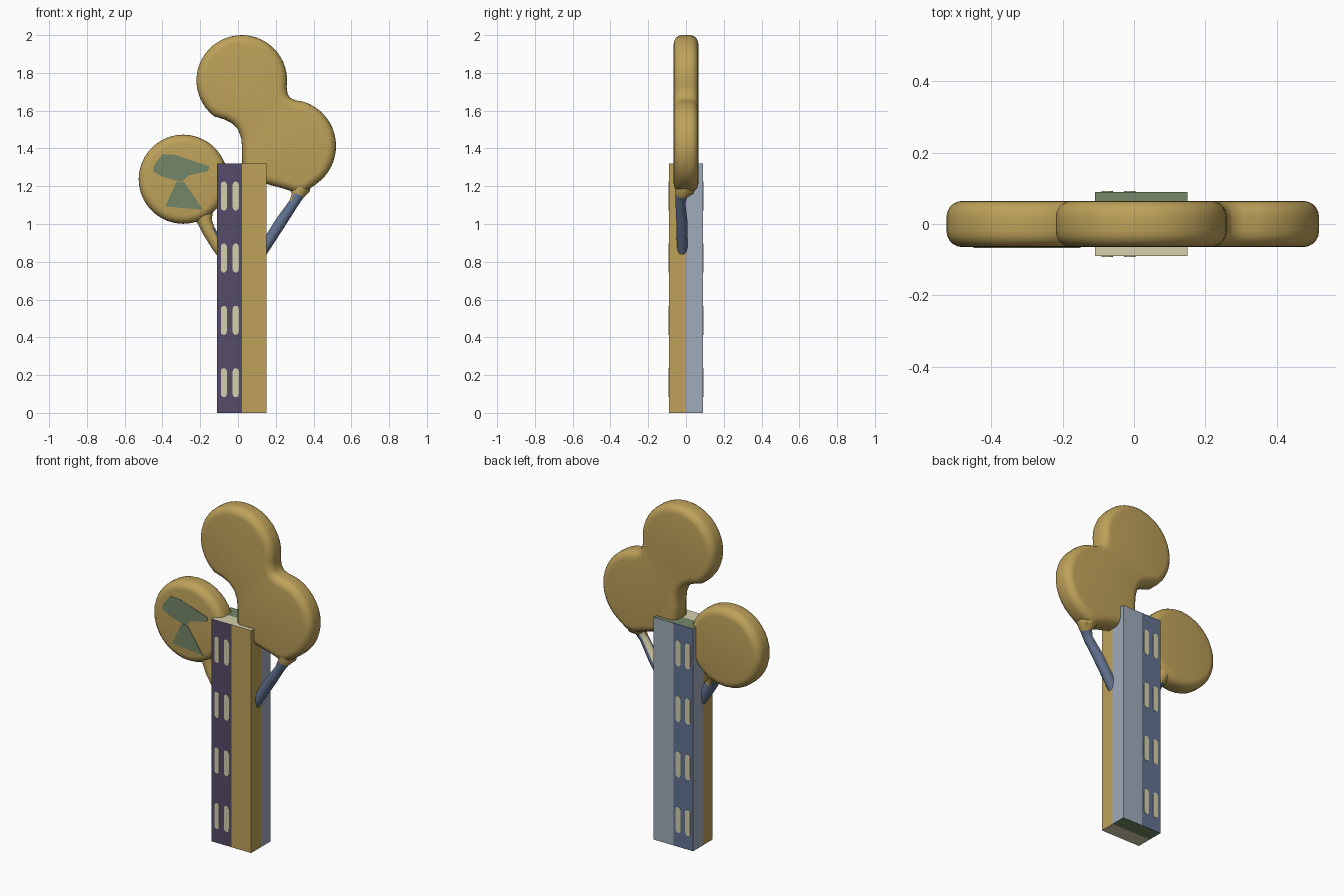
import bpy, bmesh, math
from mathutils import Vector

if "Cube" in bpy.data.objects:
    bpy.data.objects.remove(bpy.data.objects["Cube"])


def material(name, r, g, b):
    m = bpy.data.materials.new(name)
    lin = [(c / 255 / 12.92) if c < 11 else ((c / 255 + 0.055) / 1.055) ** 2.4 for c in (r, g, b)]
    m.diffuse_color = (*lin, 1)
    m.use_nodes = True
    m.node_tree.nodes["Principled BSDF"].inputs["Base Color"].default_value = m.diffuse_color
    return m


GOLD = material("gold", 190, 162, 90)
PURPLE = material("dark purple", 86, 75, 106)
GREY = material("pale blue grey", 160, 172, 188)
SLATE = material("slate blue", 98, 115, 146)
CREAM = material("cream", 212, 208, 172)
GREEN = material("moss green", 116, 135, 104)


def finish(name, bm, mats, rule=None):
    """Turn a bmesh into an object, colouring faces by an optional rule."""
    bmesh.ops.recalc_face_normals(bm, faces=bm.faces)
    bm.normal_update()
    if rule:
        for f in bm.faces:
            f.material_index = mats.index(rule(f.calc_center_median(), f.normal))
    me = bpy.data.meshes.new(name)
    bm.to_mesh(me)
    bm.free()
    ob = bpy.data.objects.new(name, me)
    bpy.context.collection.objects.link(ob)
    for m in mats:
        me.materials.append(m)
    return ob


def smooth(ob, angle=40):
    bpy.ops.object.select_all(action='DESELECT')
    ob.select_set(True)
    bpy.context.view_layer.objects.active = ob
    if ob.modifiers:
        bpy.ops.object.convert(target='MESH')
    bpy.ops.object.shade_smooth_by_angle(angle=math.radians(angle))


def prism(bm, outline, y0, y1):
    """Extrude an x-z outline from y0 to y1."""
    f = bm.faces.new([bm.verts.new((x, y0, z)) for x, z in outline])
    ext = bmesh.ops.extrude_face_region(bm, geom=[f])
    for v in ext["geom"]:
        if isinstance(v, bmesh.types.BMVert):
            v.co.y = y1


def arc(cx, cz, r, a0, a1, n):
    return [(cx + r * math.cos(math.radians(a0 + (a1 - a0) * i / n)),
             cz + r * math.sin(math.radians(a0 + (a1 - a0) * i / n))) for i in range(n + 1)]


def pad(name, outline):
    """Thick flat crown with a soft rounded rim."""
    bm = bmesh.new()
    prism(bm, outline, -0.065, 0.065)
    ob = finish(name, bm, [GOLD])
    mod = ob.modifiers.new("round rim", 'BEVEL')
    mod.width = 0.045
    mod.segments = 5
    mod.limit_method = 'ANGLE'
    mod.angle_limit = math.radians(60)
    mod.use_clamp_overlap = False
    smooth(ob)


def stem(name, path, mats, rule, sides=14):
    """Tapered tube through (x, y, z, radius) points, lying in an x-z plane."""
    bm = bmesh.new()
    rings = []
    for i, (x, y, z, r) in enumerate(path):
        a, b = path[max(i - 1, 0)], path[min(i + 1, len(path) - 1)]
        d = Vector((b[0] - a[0], b[1] - a[1], b[2] - a[2])).normalized()
        u = d.cross(Vector((0, 1, 0))).normalized()
        w = d.cross(u)
        rings.append([bm.verts.new(Vector((x, y, z)) + r * (math.cos(t) * u + math.sin(t) * w))
                      for t in (2 * math.pi * k / sides for k in range(sides))])
    for a, b in zip(rings, rings[1:]):
        for k in range(sides):
            j = (k + 1) % sides
            bm.faces.new((a[k], a[j], b[j], b[k]))
    bm.faces.new(rings[0])
    bm.faces.new(rings[-1])
    smooth(finish(name, bm, mats, rule))


# Tower, split into quarters so each colour meets on a clean edge
X0, X1, XM, YD, H = -0.11, 0.15, 0.02, 0.09, 1.32
bm = bmesh.new()
prism(bm, [(X0, 0), (X1, 0), (X1, H), (X0, H)], -YD, YD)
for co, no in (((XM, 0, 0), (1, 0, 0)), ((0, 0, 0), (0, 1, 0))):
    bmesh.ops.bisect_plane(bm, geom=bm.verts[:] + bm.edges[:] + bm.faces[:],
                           plane_co=co, plane_no=no)


def tower_colour(c, n):
    if abs(n.z) > 0.5:
        return GREEN if c.y > 0 else CREAM
    if abs(n.y) > 0.5 and c.x < XM:
        return SLATE if c.y > 0 else PURPLE
    return GREY if c.y > 0 else GOLD


finish("tower", bm, [GOLD, PURPLE, GREY, SLATE, CREAM, GREEN], tower_colour)

# Paired round-ended windows on the front and back strips
for side, name in ((-1, "front_windows"), (1, "back_windows")):
    bm = bmesh.new()
    for z in (0.16, 0.49, 0.82, 1.148):
        for x in (-0.075, -0.012):
            h, r = 0.077, 0.016
            shape = arc(x, z + h - r, r, 0, 180, 6) + arc(x, z - h + r, r, 180, 360, 6)
            prism(bm, shape, side * (YD - 0.002), side * (YD + 0.002))
    finish(name, bm, [CREAM])

# Crowns: two joined discs on the right, one disc on the left
double = arc(0.02, 1.76, 0.24, -8, 232, 30)
double += [(-0.07, 1.553), (-0.03, 1.533), (0, 1.50), (0.017, 1.455), (0.022, 1.40),
           (0.022, 1.28), (0.06, 1.235), (0.15, 1.212), (0.24, 1.188), (0.30, 1.168),
           (0.36, 1.172)]
double += arc(0.273, 1.413, 0.246, -55, 72, 18)
double += [(0.305, 1.655), (0.277, 1.667), (0.262, 1.69)]
pad("double_crown", double)
pad("left_crown", arc(-0.29, 1.237, 0.236, 0, 350, 35))

# Stems joining the crowns to the tower
stem("right_stem", [(0.10, -0.02, 0.81, 0.028), (0.15, -0.02, 0.89, 0.029),
                    (0.23, -0.022, 1.015, 0.03), (0.295, -0.03, 1.11, 0.026),
                    (0.315, -0.025, 1.15, 0.032), (0.325, -0.01, 1.18, 0.055),
                    (0.325, 0, 1.22, 0.06)],
     [SLATE, CREAM, GOLD],
     lambda c, n: GOLD if c.z > 1.14 else CREAM if n.x < -0.3 and n.y > 0 else SLATE)
stem("left_stem", [(-0.07, -0.02, 0.83, 0.032), (-0.11, -0.02, 0.89, 0.034),
                   (-0.155, -0.02, 0.965, 0.035), (-0.175, -0.015, 1.01, 0.038),
                   (-0.185, 0, 1.05, 0.055), (-0.20, 0, 1.09, 0.06)],
     [SLATE, GOLD],
     lambda c, n: GOLD if c.z > 0.98 or (n.y < 0.1 and n.x < 0.4) else SLATE)

# Green fan mark on the left crown
bm = bmesh.new()
prism(bm, [(-0.45, 1.28), (-0.445, 1.31), (-0.40, 1.37), (-0.33, 1.365), (-0.15, 1.305),
           (-0.16, 1.278), (-0.26, 1.258), (-0.295, 1.226), (-0.33, 1.23), (-0.40, 1.25)],
      -0.067, -0.063)
prism(bm, [(-0.325, 1.226), (-0.285, 1.222), (-0.185, 1.075), (-0.385, 1.093)], -0.067, -0.063)
finish("fan_mark", bm, [GREEN])
